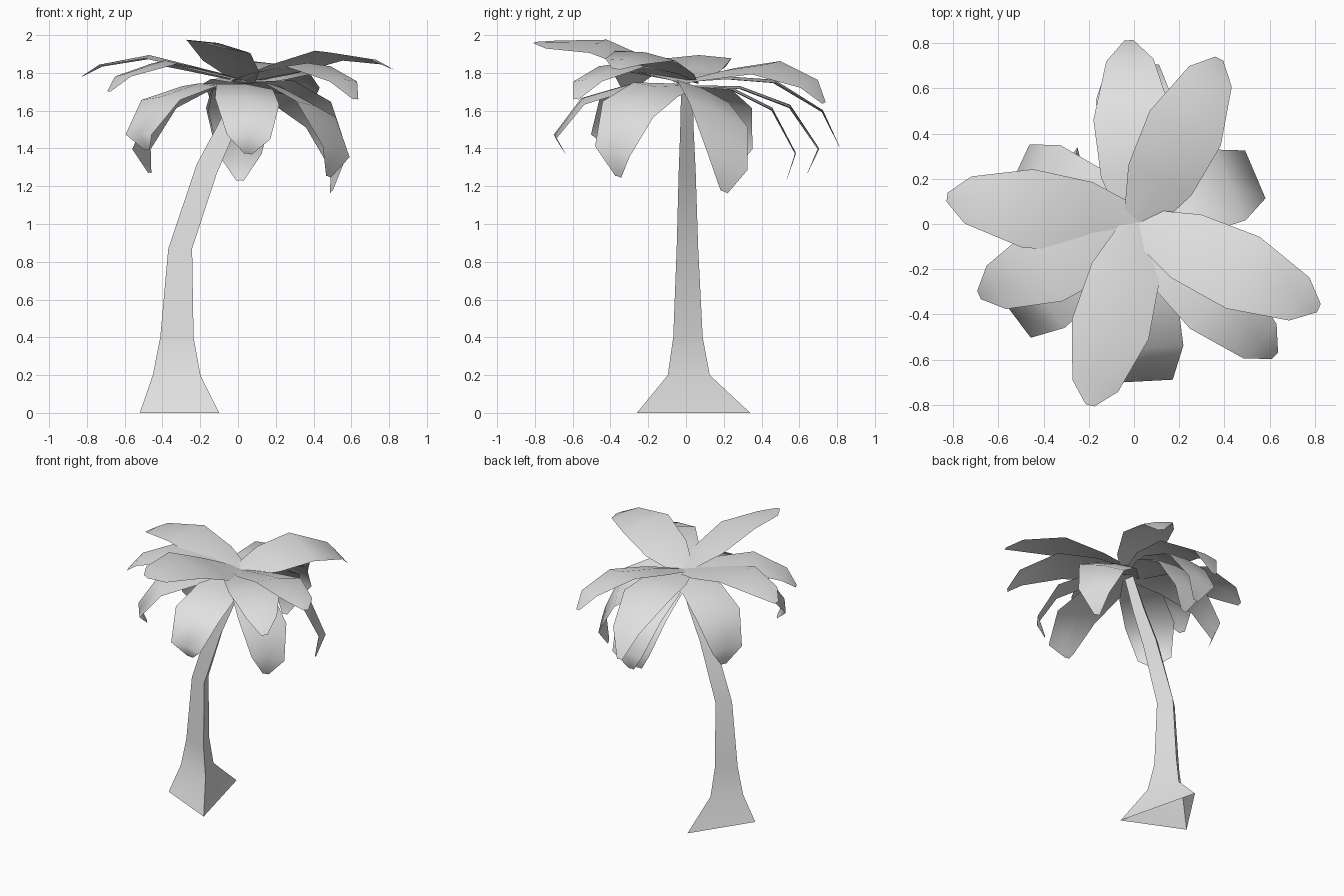
import bpy, bmesh, math
from mathutils import Vector

if "Cube" in bpy.data.objects:
    bpy.data.objects.remove(bpy.data.objects["Cube"], do_unlink=True)

grey = bpy.data.materials.new("light grey")
grey.use_nodes = True
tone = (0.75, 0.75, 0.75, 1)
grey.diffuse_color = tone
grey.node_tree.nodes["Principled BSDF"].inputs["Base Color"].default_value = tone


def loft(name, rows, wrap, angle):
    """Skin a list of point rows with quads, wrapping around if asked."""
    bm = bmesh.new()
    grid = [[bm.verts.new(p) for p in row] for row in rows]
    n = len(rows[0])
    for low, high in zip(grid, grid[1:]):
        for i in range(n if wrap else n - 1):
            j = (i + 1) % n
            bm.faces.new((low[i], low[j], high[j], high[i]))
    mesh = bpy.data.meshes.new(name)
    bm.to_mesh(mesh)
    bm.free()
    obj = bpy.data.objects.new(name, mesh)
    bpy.context.collection.objects.link(obj)
    mesh.materials.append(grey)
    bpy.ops.object.select_all(action="DESELECT")
    obj.select_set(True)
    bpy.context.view_layer.objects.active = obj
    bpy.ops.object.shade_smooth_by_angle(angle=math.radians(angle))


# Trunk: open three-sided tube with a flared foot, leaning to +x
# (centre x, z, size, depth, tilt)
corners = [(-0.23, -0.07), (0.19, -0.26), (0.04, 0.34)]
rings = [(-0.29, 0, 1, 1, 0), (-0.313, 0.2, 0.6, 0.37, 0),
         (-0.315, 0.4, 0.42, 0.26, 0), (-0.3, 0.87, 0.3, 0.19, 0),
         (-0.16, 1.29, 0.25, 0.15, 0.5), (-0.06, 1.5, 0.2, 0.12, 0.55),
         (0.03, 1.72, 0.15, 0.1, 0.4)]
loft("trunk", [[(cx + x * size, y * depth, z - x * size * tilt)
                for x, y in corners]
               for cx, z, size, depth, tilt in rings], True, 30)

# Fronds: outward profiles (distance, height, half width)
HIGH = [(-0.03, 1.75, 0.06), (0.22, 1.81, 0.155), (0.48, 1.87, 0.175),
        (0.74, 1.82, 0.105), (0.83, 1.76, 0.02)]
LOW = [(-0.02, 1.73, 0.05), (0.25, 1.71, 0.15), (0.48, 1.6, 0.17),
       (0.61, 1.37, 0.115), (0.56, 1.23, 0.02)]


def frond(name, profile, heading, stretch, lift, roll):
    a = math.radians(heading)
    out = Vector((math.cos(a), math.sin(a), 0))
    side = Vector((-out.y, out.x, roll))
    rows = []
    for k, (r, z, w) in enumerate(profile):
        t = k / (len(profile) - 1)
        mid = out * r * stretch + Vector((0.02, 0, z + lift * t ** 1.5))
        ridge = Vector((0, 0, 0.1 * w))
        rows.append([mid + side * w, mid + ridge, mid - side * w])
    loft(name, rows, False, 180)


# (heading, stretch, lift, roll)
upper = [(172, 1.03, 0.02, 0), (204, 0.93, -0.06, 0), (255, 1, 0.2, -0.2),
         (316, 1.01, -0.1, 0), (335, 1.06, 0.06, -0.15),
         (64, 0.98, -0.12, 0.2), (93, 0.98, -0.35, 0)]
lower = [(155, 0.96, 0.04, 0), (217, 1.12, 0.16, 0), (273, 1.14, 0.14, -0.1),
         (322, 1.04, 0.02, -0.25), (23, 0.92, -0.06, -0.4),
         (91, 0.95, 0, 0), (92, 1.15, 0.04, 0)]
for i, spec in enumerate(upper):
    frond(f"upper_frond_{i + 1}", HIGH, *spec)
for i, spec in enumerate(lower):
    frond(f"lower_frond_{i + 1}", LOW, *spec)
